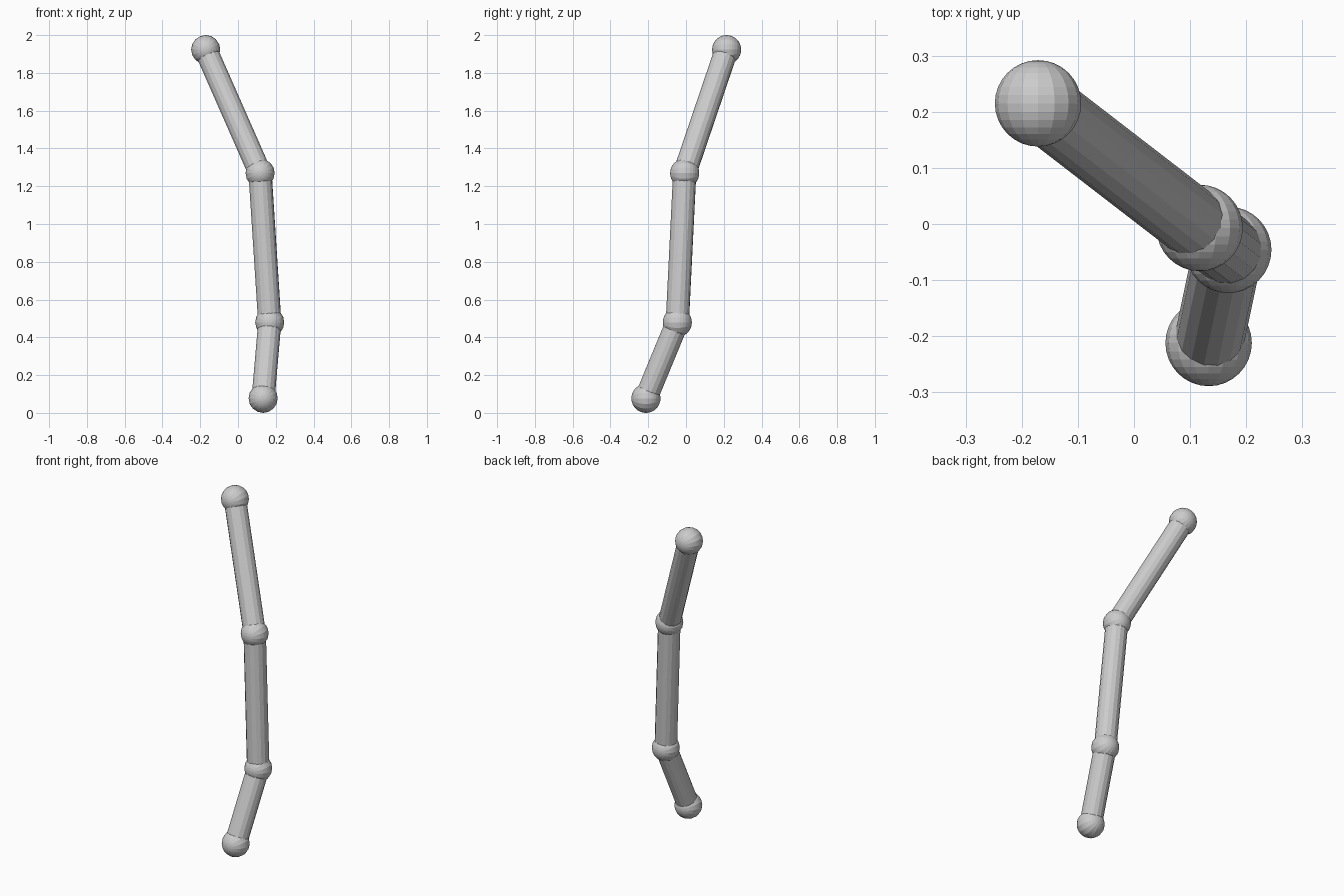
import bpy
from math import radians
from mathutils import Vector

if "Cube" in bpy.data.objects:
    bpy.data.objects.remove(bpy.data.objects["Cube"])

BALL_R, ROD_R, SIDES = 0.077, 0.062, 16

# Joint centres, bottom to top
joints = [Vector(p) for p in (
    (0.133, -0.212, 0.077),
    (0.168, -0.046, 0.479),
    (0.117, -0.007, 1.269),
    (-0.171, 0.215, 1.923),
)]


def ball(name, centre):
    # Faceted ball with its poles along y
    bpy.ops.mesh.primitive_uv_sphere_add(
        segments=SIDES, ring_count=SIDES, radius=BALL_R,
        location=centre, rotation=(radians(90), 0, 0))
    bpy.context.object.name = name


def rod(name, a, b):
    # Straight rod running from one joint centre to the next
    d = b - a
    bpy.ops.mesh.primitive_cylinder_add(
        vertices=SIDES, radius=ROD_R, depth=d.length, location=(a + b) / 2)
    ob = bpy.context.object
    ob.name = name
    ob.rotation_euler = d.to_track_quat('Z', 'Y').to_euler()


# Ball joints
for name, p in zip(("bottom_ball", "lower_joint", "upper_joint", "top_ball"), joints):
    ball(name, p)

# Connecting rods
for name, a, b in zip(("lower_rod", "middle_rod", "upper_rod"), joints, joints[1:]):
    rod(name, a, b)
